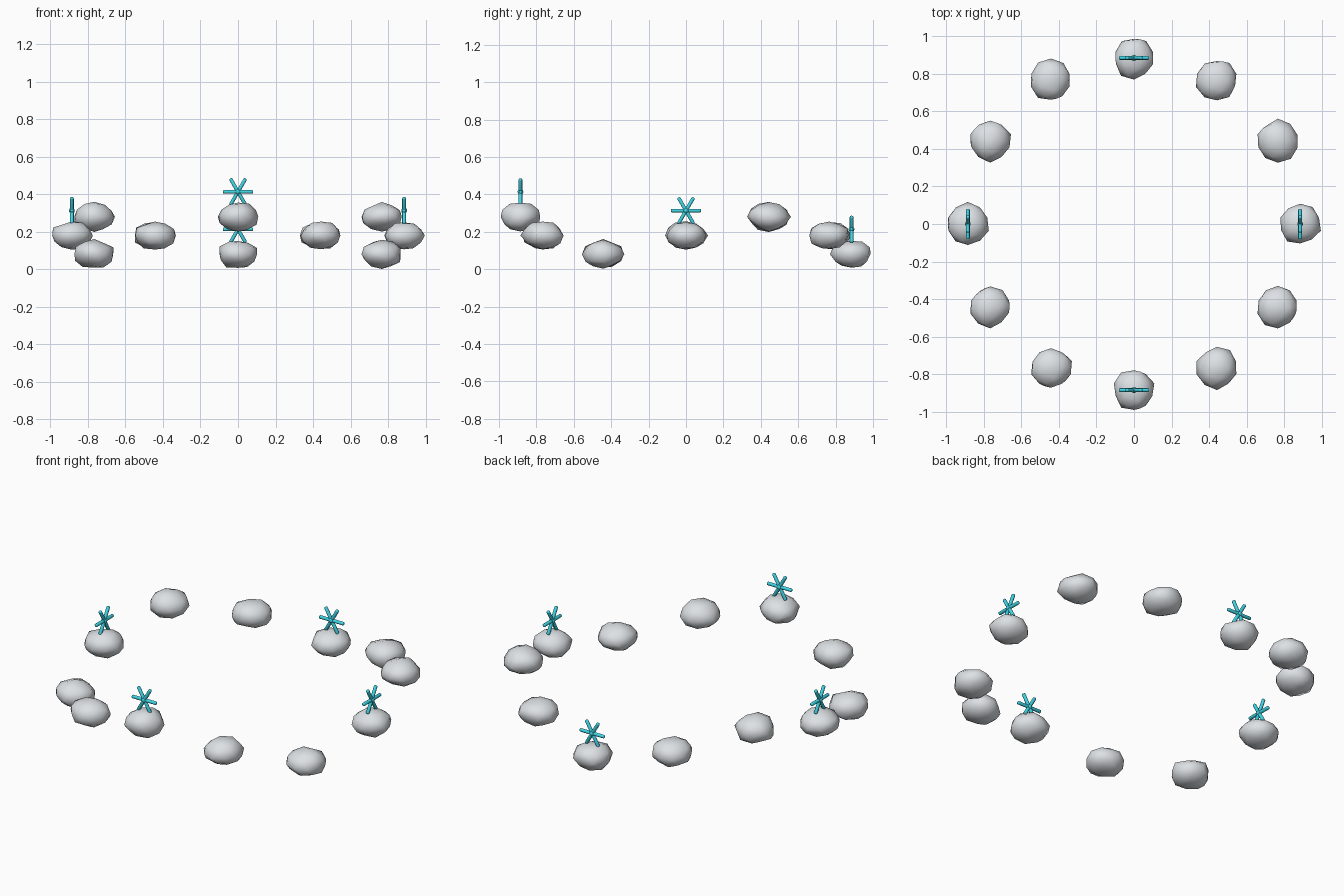
import bpy
import math
import random
from mathutils import Matrix, Vector

cube = bpy.data.objects.get("Cube")
if cube:
    bpy.data.objects.remove(cube)

random.seed(7)
RING = 0.885


def material(name, color):
    mat = bpy.data.materials.new(name)
    mat.use_nodes = True
    mat.diffuse_color = color
    mat.node_tree.nodes["Principled BSDF"].inputs["Base Color"].default_value = color
    return mat


stone = material("pale grey stone", (0.72, 0.75, 0.78, 1))
teal = material("bright teal", (0.05, 0.68, 0.80, 1))


def finish(name, mat):
    obj = bpy.context.object
    obj.name = name
    obj.data.materials.append(mat)
    bpy.ops.object.shade_smooth()
    return obj


def boulder(name, place):
    # flattened low-poly sphere with an uneven surface
    bpy.ops.mesh.primitive_ico_sphere_add(subdivisions=2, radius=1, location=place)
    obj = finish(name, stone)
    for v in obj.data.vertices:
        d = v.co.normalized()
        v.co = Vector((d.x * 0.112, d.y * 0.112, d.z * 0.077)) * random.uniform(0.9, 1.06)


def rune(name, place, turn):
    # three crossing round-ended rods, standing upright and facing outward
    base = Matrix.Translation(place) @ Matrix.Rotation(turn, 4, "Z")
    for k in range(3):
        bpy.ops.mesh.primitive_cylinder_add(vertices=10, radius=0.01, depth=0.162)
        rod = finish(f"{name}_rod_{k + 1}", teal)
        rod.matrix_world = base @ Matrix.Rotation(math.radians(30 + 60 * k), 4, "Y")
        bevel = rod.modifiers.new("round_ends", "BEVEL")
        bevel.width = 0.006
        bevel.segments = 3
        bevel.angle_limit = math.radians(60)
    bpy.ops.mesh.primitive_ico_sphere_add(subdivisions=2, radius=0.016, location=place)
    finish(f"{name}_hub", teal)


# ring of twelve floating boulders rising and dipping in three waves
for i in range(12):
    a = math.radians(30 * i)
    place = Vector((RING * math.cos(a), RING * math.sin(a), 0.18 + 0.1 * math.sin(3 * a)))
    boulder(f"boulder_{i + 1}", place)
    if i % 3 == 0:
        rune(f"rune_{i + 1}", place + Vector((0, 0, 0.133)), a + math.pi / 2)
